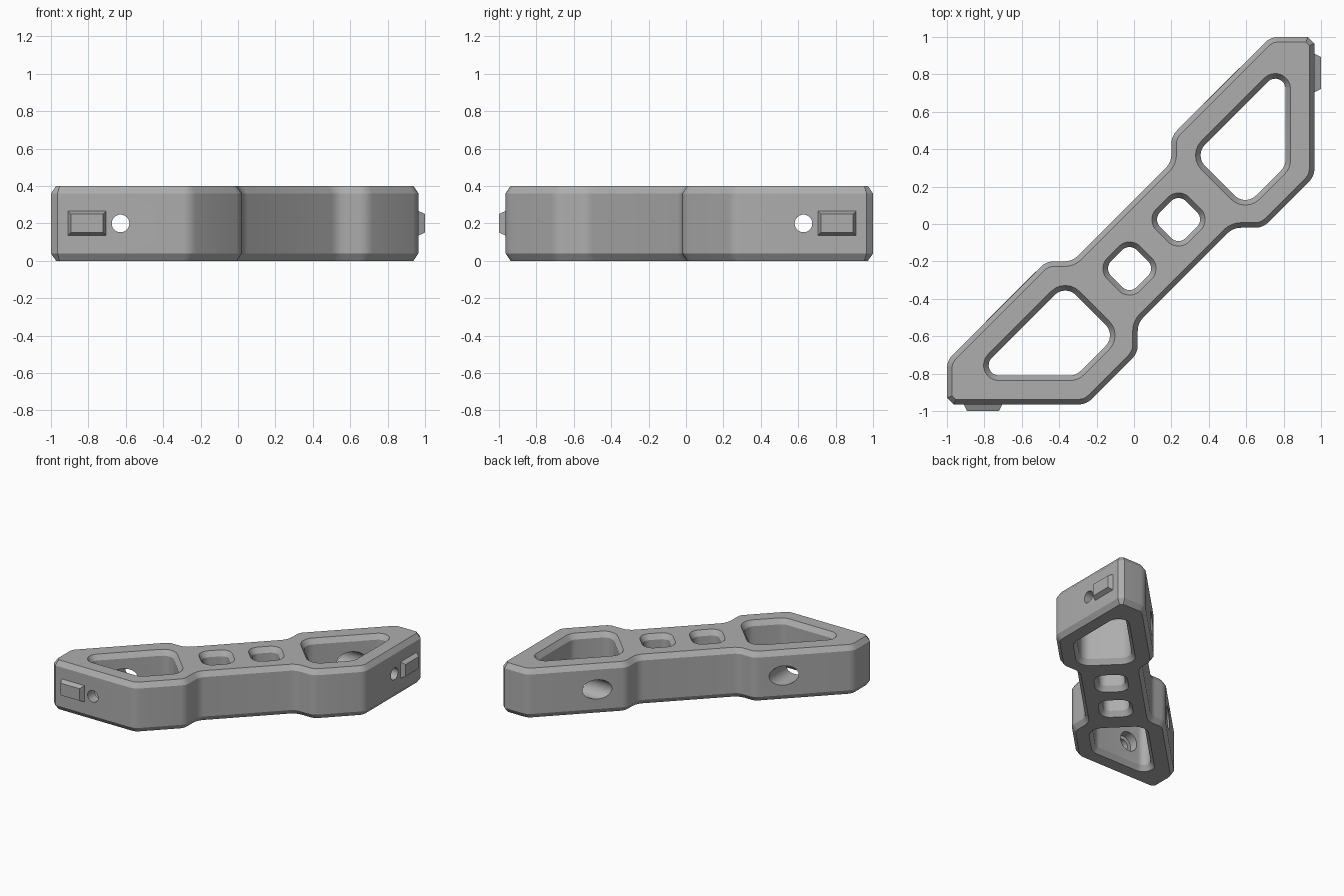
import bpy, bmesh, math
from mathutils import Vector, Matrix

cube = bpy.data.objects.get("Cube")
if cube:
    bpy.data.objects.remove(cube, do_unlink=True)

grey = bpy.data.materials.new("plain grey")
grey.use_nodes = True
COLOR = (0.42, 0.42, 0.42, 1)
grey.diffuse_color = COLOR
grey.node_tree.nodes["Principled BSDF"].inputs["Base Color"].default_value = COLOR

HEIGHT, BEVEL_H, BEVEL_W = 0.4, 0.04, 0.027
SWAP = Matrix(((0, -1, 0, 0), (-1, 0, 0, 0), (0, 0, 1, 0), (0, 0, 0, 1)))


def mirrored(corners):
    """Reflect corners across the diagonal x = -y, keeping the winding."""
    return [(-y, -x, r, n) for x, y, r, n in reversed(corners)]


def fillet(corners):
    """Round each (x, y, radius, segments) corner into a 2D loop."""
    loop = []
    for i, (x, y, r, n) in enumerate(corners):
        p = Vector((x, y))
        a = (Vector(corners[i - 1][:2]) - p).normalized()
        b = (Vector(corners[(i + 1) % len(corners)][:2]) - p).normalized()
        half = a.angle(b) / 2
        centre = p + (a + b).normalized() * r / math.sin(half)
        start = p + a * r / math.tan(half) - centre
        end = p + b * r / math.tan(half) - centre
        sweep = math.atan2(start.x * end.y - start.y * end.x, start.dot(end))
        for k in range(n + 1):
            loop.append(centre + Matrix.Rotation(sweep * k / n, 2) @ start)
    return loop


def inset(loop, d):
    """Mitre offset to the left of the travel direction."""
    out = []
    for i, p in enumerate(loop):
        e1 = (p - loop[i - 1]).normalized()
        e2 = (loop[(i + 1) % len(loop)] - p).normalized()
        n1, n2 = Vector((-e1.y, e1.x)), Vector((-e2.y, e2.x))
        out.append(p + (n1 + n2) * d / (1 + n1.dot(n2)))
    return out


def new_object(name, bm):
    bmesh.ops.recalc_face_normals(bm, faces=bm.faces[:])
    mesh = bpy.data.meshes.new(name)
    bm.to_mesh(mesh)
    bm.free()
    mesh.materials.append(grey)
    obj = bpy.data.objects.new(name, mesh)
    bpy.context.collection.objects.link(obj)
    return obj


# Outline of the handle, half drawn and half mirrored
R = 0.1
half = [(-0.33, -0.2, R, 4), (-0.47, -0.2, R, 4), (-1, -0.73, R, 4),
        (-1, -0.965, 0.035, 1), (-0.255, -0.965, R, 4),
        (0.02, -0.69, R, 4), (0.02, -0.53, R, 4)]
outline = half + mirrored(half)

# Large end openings and small middle openings, wound clockwise
large = [(-0.855, -0.81, 0.055, 8), (-0.3675, -0.3225, 0.08, 6),
         (-0.095, -0.595, 0.08, 6), (-0.31, -0.81, 0.08, 4)]
D = 0.138
small = [(-0.024 + D * dx, -0.238 + D * dy, 0.055, 6)
         for dx, dy in ((-1, 0), (0, 1), (1, 0), (0, -1))]
loops = [fillet(c) for c in (outline, large, mirrored(large), small, mirrored(small))]

# Chamfered body
bm = bmesh.new()
caps = {0: [], 3: []}
levels = ((BEVEL_W, 0), (0, BEVEL_H), (0, HEIGHT - BEVEL_H), (BEVEL_W, HEIGHT))
for loop in loops:
    rings = [[bm.verts.new((p.x, p.y, z)) for p in inset(loop, d)] for d, z in levels]
    count = len(loop)
    for low, high in zip(rings, rings[1:]):
        for i in range(count):
            j = (i + 1) % count
            bm.faces.new((low[i], low[j], high[j], high[i]))
    for level in caps:
        ring = rings[level]
        caps[level] += [bm.edges.get((ring[i - 1], ring[i])) for i in range(count)]
for edges in caps.values():
    bmesh.ops.triangle_fill(bm, use_beauty=True, use_dissolve=False, edges=edges)
body = new_object("handle_body", bm)


# Screw holes with wide tool access bores
def cutter(name, radius, y0, y1, swap):
    bm = bmesh.new()
    place = Matrix.Translation((-0.628, (y0 + y1) / 2, HEIGHT / 2)) @ Matrix.Rotation(math.pi / 2, 4, 'X')
    bmesh.ops.create_cone(bm, cap_ends=True, segments=40, radius1=radius, radius2=radius,
                          depth=y1 - y0, matrix=SWAP @ place if swap else place)
    return new_object(name, bm)


bpy.context.view_layer.objects.active = body
for swap in (False, True):
    for name, radius, y0, y1 in (("screw_cutter", 0.047, -1.1, -0.6),
                                 ("access_cutter", 0.078, -0.88, -0.2)):
        tool = cutter(name, radius, y0, y1, swap)
        mod = body.modifiers.new(name, 'BOOLEAN')
        mod.operation, mod.solver, mod.object = 'DIFFERENCE', 'EXACT', tool
        bpy.ops.object.modifier_apply(modifier=mod.name)
        bpy.data.objects.remove(tool, do_unlink=True)

bpy.ops.object.select_all(action='DESELECT')
body.select_set(True)
bpy.ops.object.shade_smooth_by_angle(angle=math.radians(25))

# Tapered locating tabs on the two end faces
for name, swap in (("front_tab", False), ("side_tab", True)):
    bm = bmesh.new()
    rings = []
    for y, t in ((-0.95, 0), (-0.965, 0), (-1, 0.017)):
        x0, x1, z0, z1 = -0.91 + t, -0.705 - t, 0.135 + t, 0.267 - t
        rings.append([bm.verts.new((x, y, z)) for x, z in ((x0, z0), (x1, z0), (x1, z1), (x0, z1))])
    bm.faces.new(rings[0])
    bm.faces.new(rings[-1])
    for a, b in zip(rings, rings[1:]):
        for i in range(4):
            bm.faces.new((a[i - 1], a[i], b[i], b[i - 1]))
    if swap:
        bm.transform(SWAP)
    new_object(name, bm)
